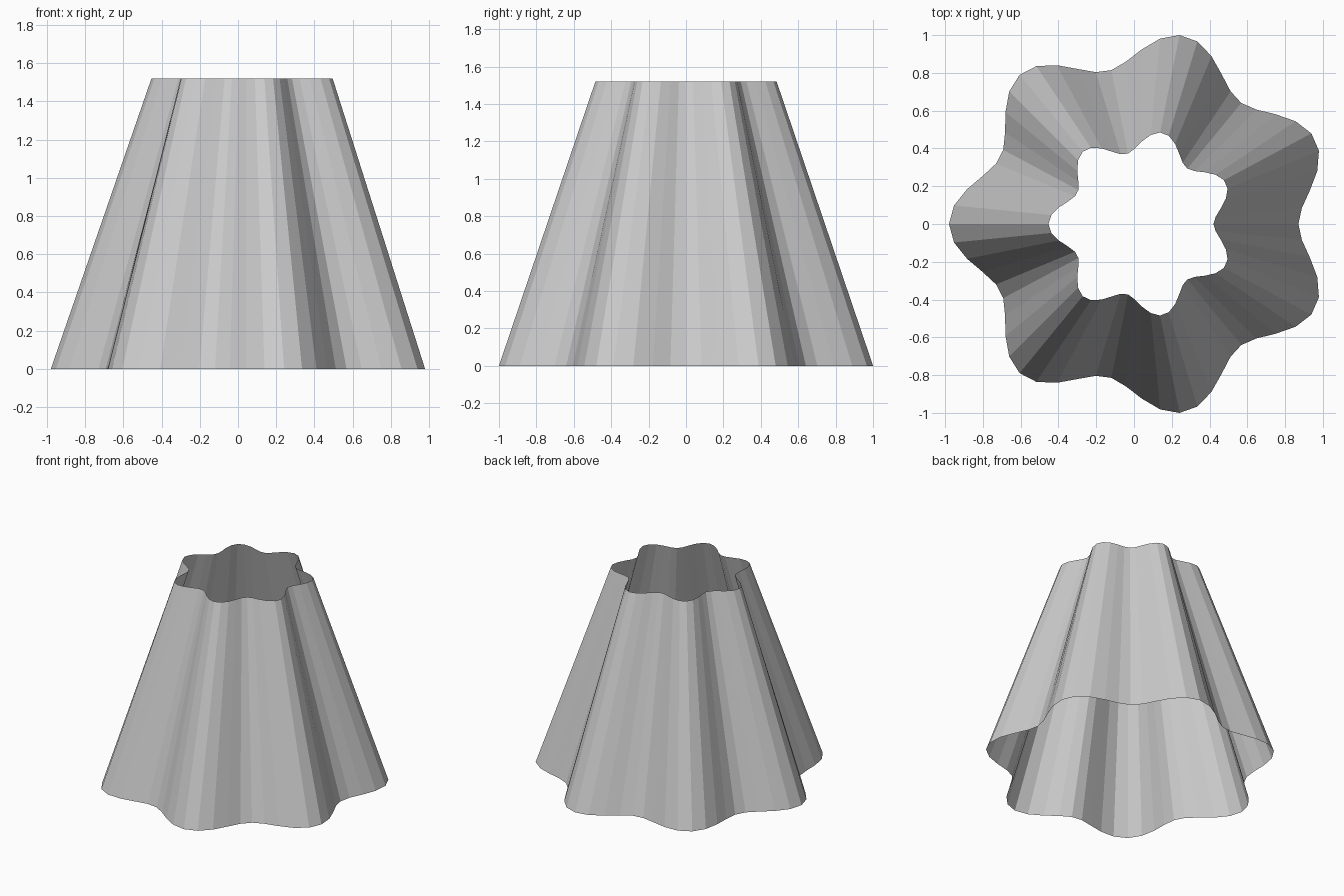
import bpy, bmesh
from math import cos, sin, tau

if "Cube" in bpy.data.objects:
    bpy.data.objects.remove(bpy.data.objects["Cube"])

SEGMENTS = 64      # facets around the shade
LOBES = 7          # scallops around the rim
HEIGHT = 1.52
SHIFT_X = 0.042    # odd lobe count: offset so the bounds are centred


def scalloped_ring(bm, radius, wave, z):
    """Ring of vertices whose radius ripples seven times."""
    ring = []
    for i in range(SEGMENTS):
        a = tau * i / SEGMENTS
        r = radius - wave * cos(LOBES * a)
        ring.append(bm.verts.new((r * cos(a) + SHIFT_X, r * sin(a), z)))
    return ring


# Fluted shade: open thin wall between a wide and a narrow scalloped rim
bm = bmesh.new()
bottom = scalloped_ring(bm, 0.925, 0.0965, 0.0)
top = scalloped_ring(bm, 0.437, 0.058, HEIGHT)
for i in range(SEGMENTS):
    j = (i + 1) % SEGMENTS
    bm.faces.new((bottom[i], bottom[j], top[j], top[i]))

mesh = bpy.data.meshes.new("fluted_shade")
bm.to_mesh(mesh)
bm.free()
shade = bpy.data.objects.new("fluted_shade", mesh)
bpy.context.collection.objects.link(shade)
